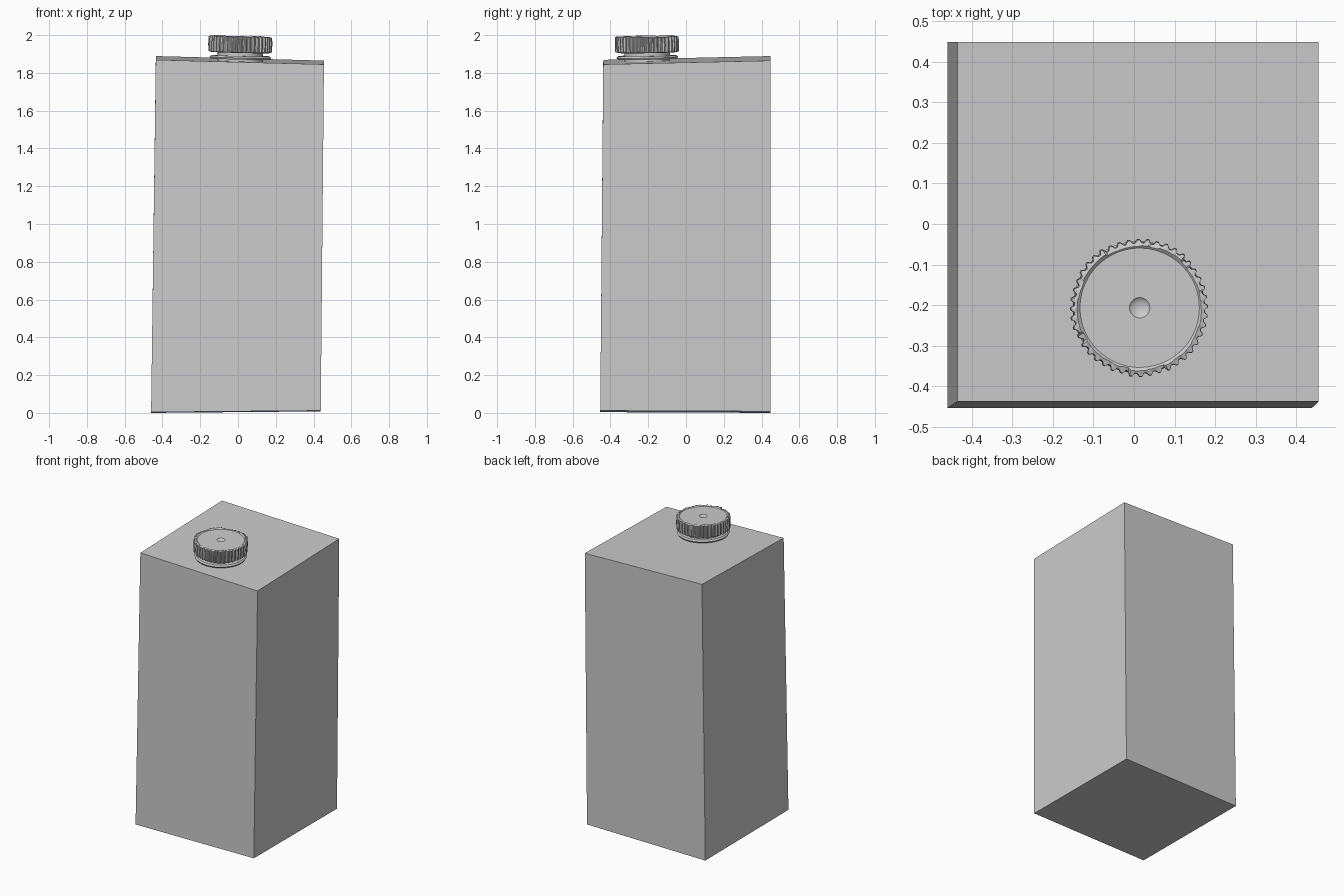
import bpy, bmesh, math, random
from mathutils import Matrix, Vector

random.seed(4)
cube = bpy.data.objects.get("Cube")
if cube:
    bpy.data.objects.remove(cube)

grey = bpy.data.materials.new("plain grey")
grey.use_nodes = True
colour = (0.6, 0.6, 0.6, 1)
grey.diffuse_color = colour
grey.node_tree.nodes["Principled BSDF"].inputs["Base Color"].default_value = colour

CENTRE = Vector((0.012, -0.205, 0))
TILT = Matrix.Rotation(math.radians(1.4), 4, 'Y') @ Matrix.Rotation(math.radians(1.0), 4, 'X')


def finish(name, bm, smooth=None):
    bmesh.ops.recalc_face_normals(bm, faces=bm.faces)
    mesh = bpy.data.meshes.new(name)
    bm.to_mesh(mesh)
    bm.free()
    mesh.materials.append(grey)
    obj = bpy.data.objects.new(name, mesh)
    bpy.context.collection.objects.link(obj)
    if smooth:
        bpy.ops.object.select_all(action='DESELECT')
        obj.select_set(True)
        bpy.context.view_layer.objects.active = obj
        bpy.ops.object.shade_smooth_by_angle(angle=math.radians(smooth))
    return obj


def lathe(name, profile, sides, z, closed=False, shape=None, smooth=35):
    """Turn (radius, height) points into a tilted round part; shape() adjusts each point."""
    bm = bmesh.new()
    rings = []
    for level, (r, h) in enumerate(profile):
        ring = []
        for i in range(sides):
            rr, hh = shape(level, i, r, h) if shape else (r, h)
            a = math.tau * i / sides
            ring.append(bm.verts.new((rr * math.cos(a), rr * math.sin(a), hh)))
        rings.append(ring)
    pairs = list(zip(rings, rings[1:]))
    if closed:
        pairs.append((rings[-1], rings[0]))
    else:
        bm.faces.new(rings[0])
        bm.faces.new(rings[-1])
    for low, high in pairs:
        for i in range(sides):
            j = (i + 1) % sides
            bm.faces.new((low[i], low[j], high[j], high[i]))
    obj = finish(name, bm, smooth)
    obj.matrix_world = Matrix.Translation(CENTRE + Vector((0, 0, z))) @ TILT
    return obj


# Carton: box with a slight lean and sloping ends
bm = bmesh.new()
bmesh.ops.create_cube(bm, size=1)
for v in bm.verts:
    sx, sy, top = 2 * v.co.x, 2 * v.co.y, v.co.z > 0
    if top:
        v.co = (0.01 + 0.445 * sx, 0.005 + 0.443 * sy, 1.867 - 0.012 * sx + 0.01 * sy)
    else:
        v.co = (-0.011 + 0.449 * sx, -0.003 + 0.451 * sy, 0.006 + 0.004 * sx - 0.002 * sy)
finish("carton_body", bm)

# Neck and the loose ring left around it
lathe("spout_neck", [(0.12, -0.03), (0.12, 0.05)], 48, 1.875)
lathe("seal_ring", [(0.13, -0.009), (0.158, -0.009), (0.163, 0), (0.155, 0.009), (0.13, 0.009)],
      64, 1.882, closed=True)

# Cap with ribbed side, uneven rim and central dimple
RIBS = 44
wobble = [random.uniform(-1, 1) for _ in range(RIBS)]


def ribbed(level, i, r, h):
    n = wobble[i // 4]
    if 1 <= level <= 3:
        r += (0.004 if i % 4 < 2 else -0.004) + 0.002 * n
    elif level == 4:
        r += 0.003 * n
    if level in (3, 4):
        h += 0.003 * n
    return r, h


profile = [(0.155, 0), (0.164, 0.004), (0.166, 0.045), (0.164, 0.082),
           (0.153, 0.086), (0.147, 0.081), (0.025, 0.081),
           (0.023, 0.079), (0.016, 0.075), (0.005, 0.073)]
lathe("screw_cap", profile, RIBS * 4, 1.908, shape=ribbed, smooth=30)
